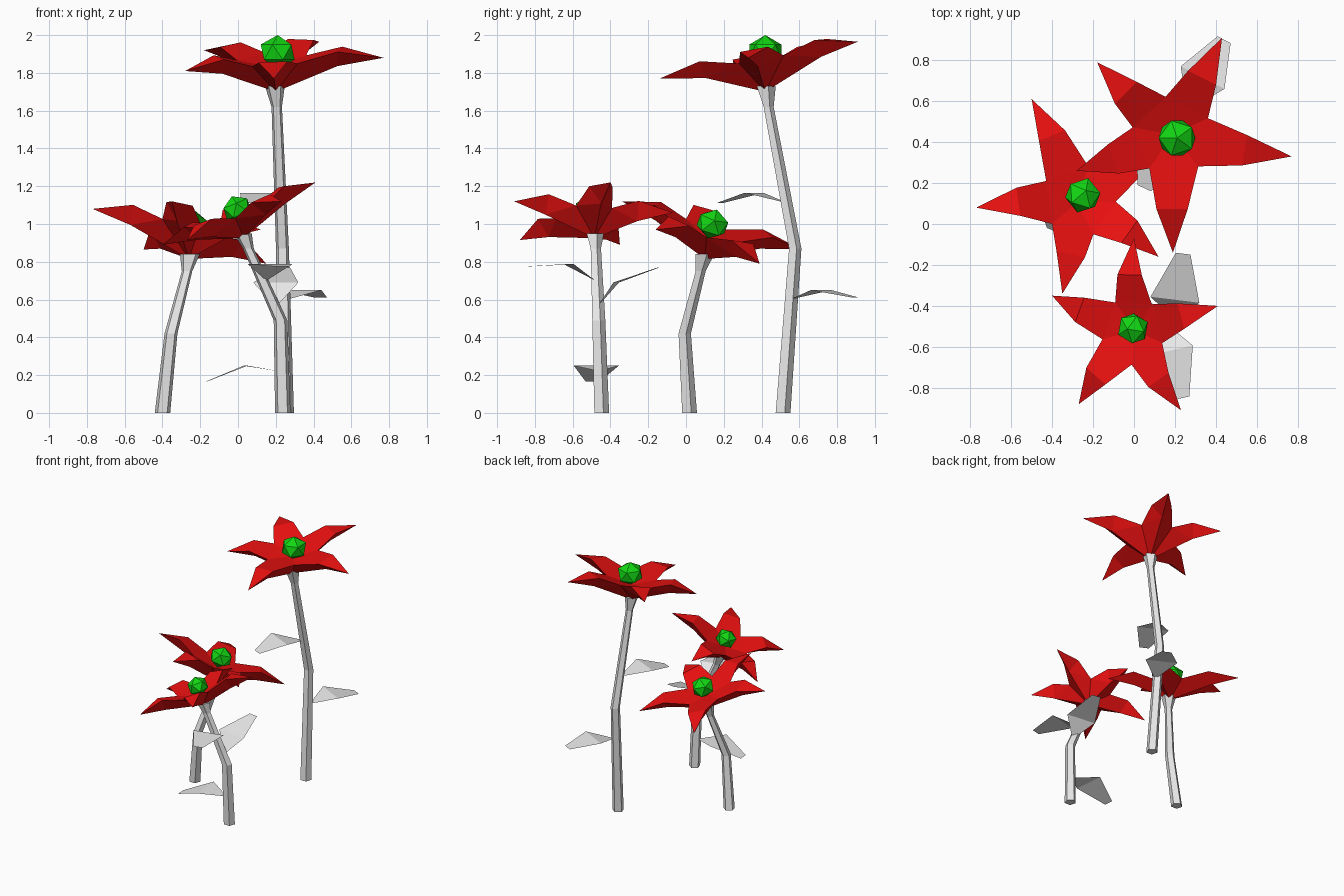
import bpy, bmesh, math
from mathutils import Vector

cube = bpy.data.objects.get("Cube")
if cube:
    bpy.data.objects.remove(cube, do_unlink=True)


def material(name, rgb):
    m = bpy.data.materials.new(name)
    m.use_nodes = True
    m.diffuse_color = (*rgb, 1)
    m.node_tree.nodes["Principled BSDF"].inputs["Base Color"].default_value = (*rgb, 1)
    return m


GREY = material("pale_grey", (0.8, 0.8, 0.8))
RED = material("petal_red", (0.8, 0.005, 0.005))
GREEN = material("bright_green", (0.006, 0.68, 0.006))


def finish(bm, name, mat):
    bmesh.ops.recalc_face_normals(bm, faces=bm.faces)
    mesh = bpy.data.meshes.new(name)
    bm.to_mesh(mesh)
    bm.free()
    mesh.materials.append(mat)
    obj = bpy.data.objects.new(name, mesh)
    bpy.context.collection.objects.link(obj)
    return obj


def stem(name, points, radii, sides=5):
    """Five-sided stalk through the points, flaring into the flower at its end."""
    bm = bmesh.new()
    rings = []
    for p, r in zip(points, radii):
        ring = []
        for i in range(sides):
            a = math.tau * i / sides + 0.3
            ring.append(bm.verts.new(Vector(p) + Vector((math.cos(a), math.sin(a), 0)) * r))
        rings.append(ring)
    for low, high in zip(rings, rings[1:]):
        for i in range(sides):
            j = (i + 1) % sides
            bm.faces.new((low[i], low[j], high[j], high[i]))
    bm.faces.new(rings[0])
    bm.faces.new(rings[-1])
    finish(bm, name, GREY)


def leaf(name, base, mid, tip):
    """Flat leaf: pointed at the stalk, wide at the bend, blunt at the end."""
    base, mid, tip = Vector(base), Vector(mid), Vector(tip)
    side = (tip - base).cross(Vector((0, 0, 1))).normalized()
    bm = bmesh.new()
    b = bm.verts.new(base)
    ml, mr = [bm.verts.new(mid + side * w) for w in (-0.12, 0.12)]
    tl, tr = [bm.verts.new(tip + side * w) for w in (-0.036, 0.036)]
    bm.faces.new((b, mr, ml))
    bm.faces.new((ml, mr, tr, tl))
    finish(bm, name, GREY)


def blossom(name, axis, base, tips):
    """Five keeled petals joined into a shallow cup."""
    n = Vector(axis).normalized()
    tips = [Vector(t) for t in tips]
    count = len(tips)
    centre = sum(tips, Vector()) / count
    arms = [t - centre for t in tips]
    size = sum(a.length for a in arms) / count
    bm = bmesh.new()
    bottom = bm.verts.new(base)
    heart = bm.verts.new(centre - n * 0.04)
    notches = []
    for i in range(count):
        d = arms[i].normalized() + arms[(i + 1) % count].normalized()
        notches.append(bm.verts.new(centre + d.normalized() * size * 0.36))
    for i, arm in enumerate(arms):
        side = n.cross(arm).normalized() * size * 0.14
        bend = centre + arm * 0.61 + n * 0.05
        tip = bm.verts.new(tips[i])
        keel = bm.verts.new(centre + arm * 0.58 - n * 0.04)
        right, left = bm.verts.new(bend - side), bm.verts.new(bend + side)
        nr, nl = notches[i - 1], notches[i]
        # upper side
        bm.faces.new((heart, nr, nl))
        bm.faces.new((nr, right, left, nl))
        bm.faces.new((right, tip, left))
        # keeled underside
        for notch, edge in ((nr, right), (nl, left)):
            bm.faces.new((bottom, notch, keel))
            bm.faces.new((notch, edge, keel))
            bm.faces.new((edge, tip, keel))
    finish(bm, name, RED)


def flower_centre(name, location, radius, axis):
    bm = bmesh.new()
    bmesh.ops.create_icosphere(bm, subdivisions=1, radius=radius)
    obj = finish(bm, name, GREEN)
    obj.location = location
    obj.scale.z = 0.9
    obj.rotation_euler = Vector(axis).to_track_quat('Z', 'Y').to_euler()


# Tall flower
stem("tall_stem",
     [(0.255, 0.51, 0), (0.235, 0.575, 0.87), (0.205, 0.435, 1.62), (0.195, 0.42, 1.73)],
     [0.043, 0.036, 0.029, 0.055])
blossom("tall_petals", (-0.05, -0.18, 1), (0.2, 0.42, 1.7),
        [(0.77, 0.33, 1.88), (0.43, 0.91, 1.965), (-0.18, 0.79, 1.92),
         (-0.28, 0.26, 1.81), (0.19, -0.14, 1.77)])
flower_centre("tall_centre", (0.21, 0.42, 1.91), 0.1, (0, 0, 1))
leaf("tall_back_leaf", (0.26, 0.55, 0.6), (0.335, 0.715, 0.65), (0.44, 0.9, 0.61))
leaf("tall_front_leaf", (0.22, 0.54, 1.11), (0.12, 0.36, 1.165), (0.05, 0.175, 1.11))

# Left flower
stem("left_stem",
     [(-0.4, 0.015, 0), (-0.355, -0.01, 0.42), (-0.27, 0.075, 0.75), (-0.255, 0.095, 0.84)],
     [0.043, 0.036, 0.029, 0.055])
blossom("left_petals", (0.21, 0.31, 1), (-0.26, 0.1, 0.815),
        [(-0.5, 0.61, 0.865), (-0.77, 0.08, 1.08), (-0.35, -0.34, 1.12),
         (0.12, -0.16, 0.97), (0.15, 0.39, 0.79)])
flower_centre("left_centre", (-0.25, 0.14, 1.0), 0.09, (0.21, 0.31, 1))

# Front flower
stem("front_stem",
     [(0.237, -0.45, 0), (0.225, -0.465, 0.49), (0.055, -0.48, 0.87), (0.025, -0.485, 0.95)],
     [0.043, 0.038, 0.03, 0.05])
blossom("front_petals", (-0.41, -0.05, 1), (0.03, -0.485, 0.925),
        [(0.41, -0.4, 1.22), (0, -0.07, 1.06), (-0.4, -0.35, 0.89),
         (-0.27, -0.88, 0.915), (0.23, -0.91, 1.12)])
flower_centre("front_centre", (-0.005, -0.51, 1.08), 0.08, (-0.41, -0.05, 1))
leaf("front_stem_back_leaf", (0.2, -0.47, 0.56), (0.2, -0.37, 0.69), (0.24, -0.145, 0.77))
leaf("front_stem_front_leaf", (0.15, -0.48, 0.7), (0.17, -0.62, 0.787), (0.235, -0.85, 0.775))
leaf("front_stem_low_leaf", (0.22, -0.46, 0.22), (0.04, -0.475, 0.25), (-0.17, -0.495, 0.165))
